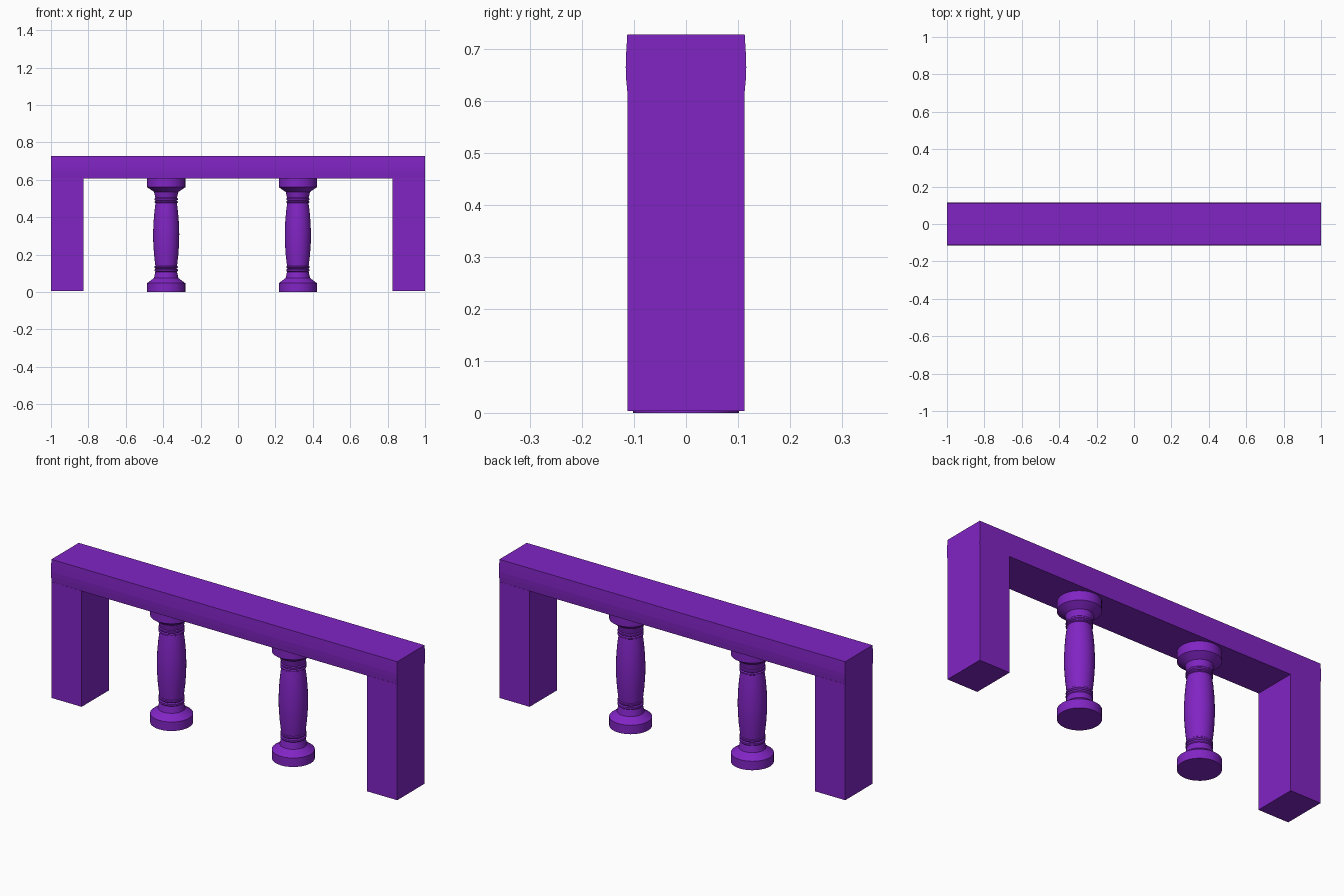
import bpy, bmesh, math

cube = bpy.data.objects.get("Cube")
if cube:
    bpy.data.objects.remove(cube, do_unlink=True)

purple = bpy.data.materials.new("purple")
purple.use_nodes = True
colour = (0.22, 0.018, 0.55, 1)
purple.diffuse_color = colour
purple.node_tree.nodes["Principled BSDF"].inputs["Base Color"].default_value = colour


def add_object(name, bm):
    bmesh.ops.recalc_face_normals(bm, faces=bm.faces)
    mesh = bpy.data.meshes.new(name)
    bm.to_mesh(mesh)
    bm.free()
    mesh.materials.append(purple)
    obj = bpy.data.objects.new(name, mesh)
    bpy.context.collection.objects.link(obj)
    return obj


def extrude_x(name, profile, x0, x1):
    """Prism along x from a closed (y, z) profile."""
    bm = bmesh.new()
    face = bm.faces.new([bm.verts.new((x0, y, z)) for y, z in profile])
    new = bmesh.ops.extrude_face_region(bm, geom=[face], use_keep_orig=True)["geom"]
    verts = [v for v in new if isinstance(v, bmesh.types.BMVert)]
    bmesh.ops.translate(bm, verts=verts, vec=(x1 - x0, 0, 0))
    return add_object(name, bm)


def smooth(obj, angle):
    bpy.ops.object.select_all(action="DESELECT")
    obj.select_set(True)
    bpy.context.view_layer.objects.active = obj
    bpy.ops.object.shade_smooth_by_angle(angle=math.radians(angle))


def baluster(name, x, profile):
    """Turned column: spin an (r, z) profile about its own axis."""
    bm = bmesh.new()
    verts = [bm.verts.new((r, 0, z)) for r, z in profile]
    edges = [bm.edges.new(pair) for pair in zip(verts, verts[1:])]
    bmesh.ops.spin(bm, geom=verts + edges, cent=(0, 0, 0), axis=(0, 0, 1),
                   angle=math.tau, steps=32)
    bmesh.ops.remove_doubles(bm, verts=bm.verts, dist=0.0001)
    obj = add_object(name, bm)
    obj.location.x = x
    smooth(obj, 25)


# Top rail with slightly bowed sides
side = [(0.112, 0.608), (0.115, 0.64), (0.116, 0.665), (0.115, 0.695), (0.113, 0.728)]
extrude_x("top_rail", side + [(-y, z) for y, z in reversed(side)], -1, 1)

# End posts
post = [(-0.113, 0.004), (0.113, 0.004), (0.113, 0.61), (-0.113, 0.61)]
extrude_x("right_post", post, -1, -0.825)
extrude_x("left_post", post, 0.825, 1)

# Balusters: base, grooved neck, swelling shaft, grooved neck, capital
base = [(0, 0), (0.102, 0), (0.102, 0.047), (0.065, 0.075), (0.058, 0.108),
        (0.062, 0.112), (0.062, 0.12), (0.056, 0.124), (0.062, 0.13), (0.062, 0.137)]
shaft = [(0.058, 0.14), (0.065, 0.2), (0.069, 0.26), (0.07, 0.31), (0.068, 0.37),
         (0.063, 0.43), (0.057, 0.475)]
capital = [(0.062, 0.478), (0.062, 0.484), (0.056, 0.488), (0.062, 0.493),
           (0.062, 0.5), (0.058, 0.504), (0.065, 0.535), (0.102, 0.56), (0.102, 0.61), (0, 0.61)]
for name, x in (("right_baluster", -0.384), ("left_baluster", 0.32)):
    baluster(name, x, base + shaft + capital)
